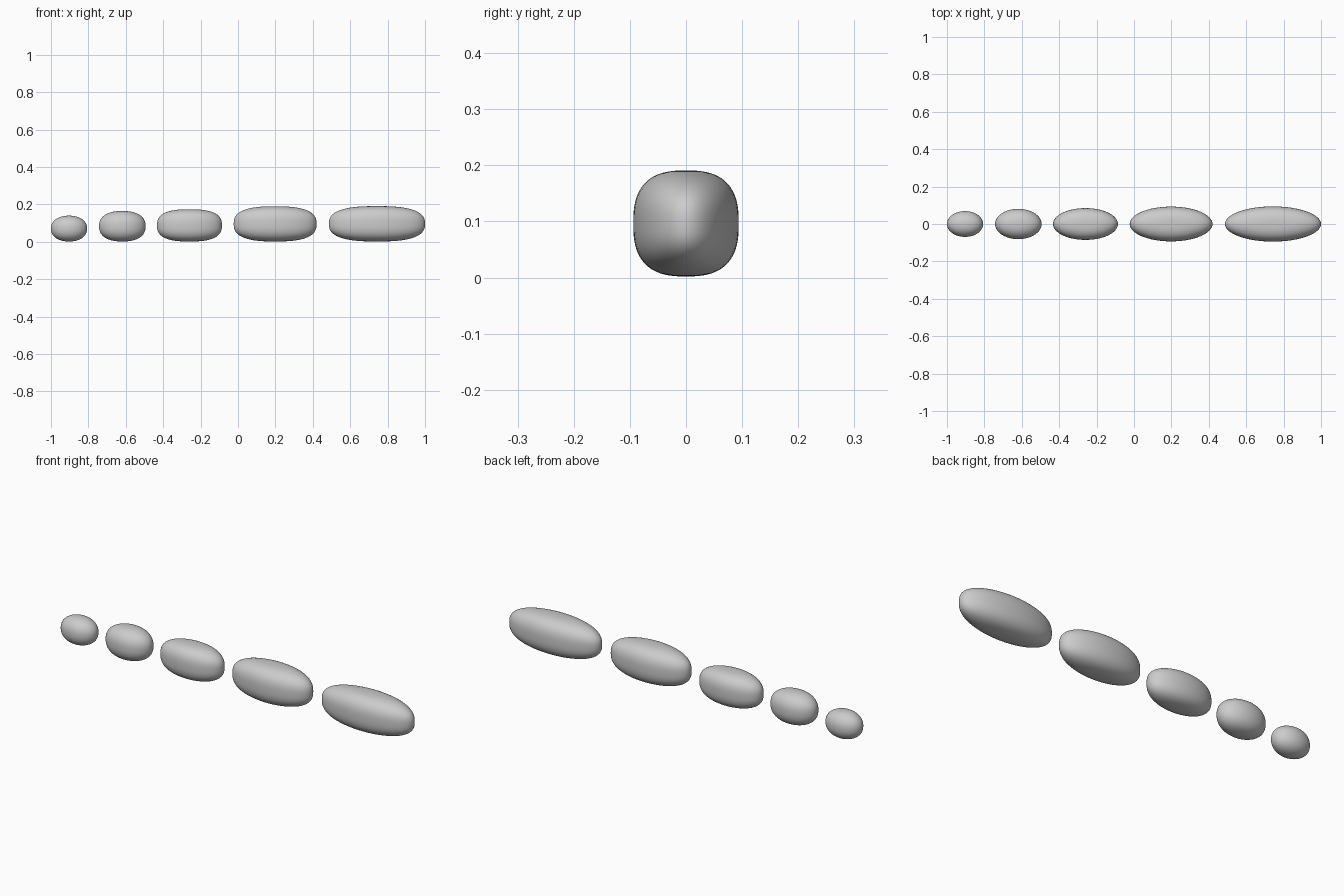
import bpy, math

if "Cube" in bpy.data.objects:
    bpy.data.objects.remove(bpy.data.objects["Cube"])

# name, x start, x end, half width, bottom, top, vertical squareness exponent
PEBBLES = [
    ("pebble_1", -1.0, -0.807, 0.069, 0.002, 0.140, 2.2),
    ("pebble_2", -0.743, -0.494, 0.081, 0.002, 0.165, 2.35),
    ("pebble_3", -0.433, -0.086, 0.085, 0.002, 0.174, 2.65),
    ("pebble_4", -0.023, 0.420, 0.093, 0.002, 0.190, 2.65),
    ("pebble_5", 0.486, 1.0, 0.094, 0.002, 0.191, 2.65),
]


def power(v, p):
    return math.copysign(abs(v) ** p, v)


def pebble(name, x0, x1, half_y, z0, z1, n):
    # Elliptical from above, squared-off oval from the side
    bpy.ops.mesh.primitive_uv_sphere_add(segments=64, ring_count=40, radius=1)
    ob = bpy.context.object
    ob.name = name
    for v in ob.data.vertices:
        r = math.hypot(v.co.x, v.co.y)
        k = r ** (2 / n) / r if r > 1e-6 else 0
        v.co.x *= k * (x1 - x0) / 2
        v.co.y *= k * half_y
        v.co.z = power(v.co.z, 2 / n) * (z1 - z0) / 2
    ob.location = ((x0 + x1) / 2, 0, (z0 + z1) / 2)
    bpy.ops.object.shade_smooth()


for spec in PEBBLES:
    pebble(*spec)
